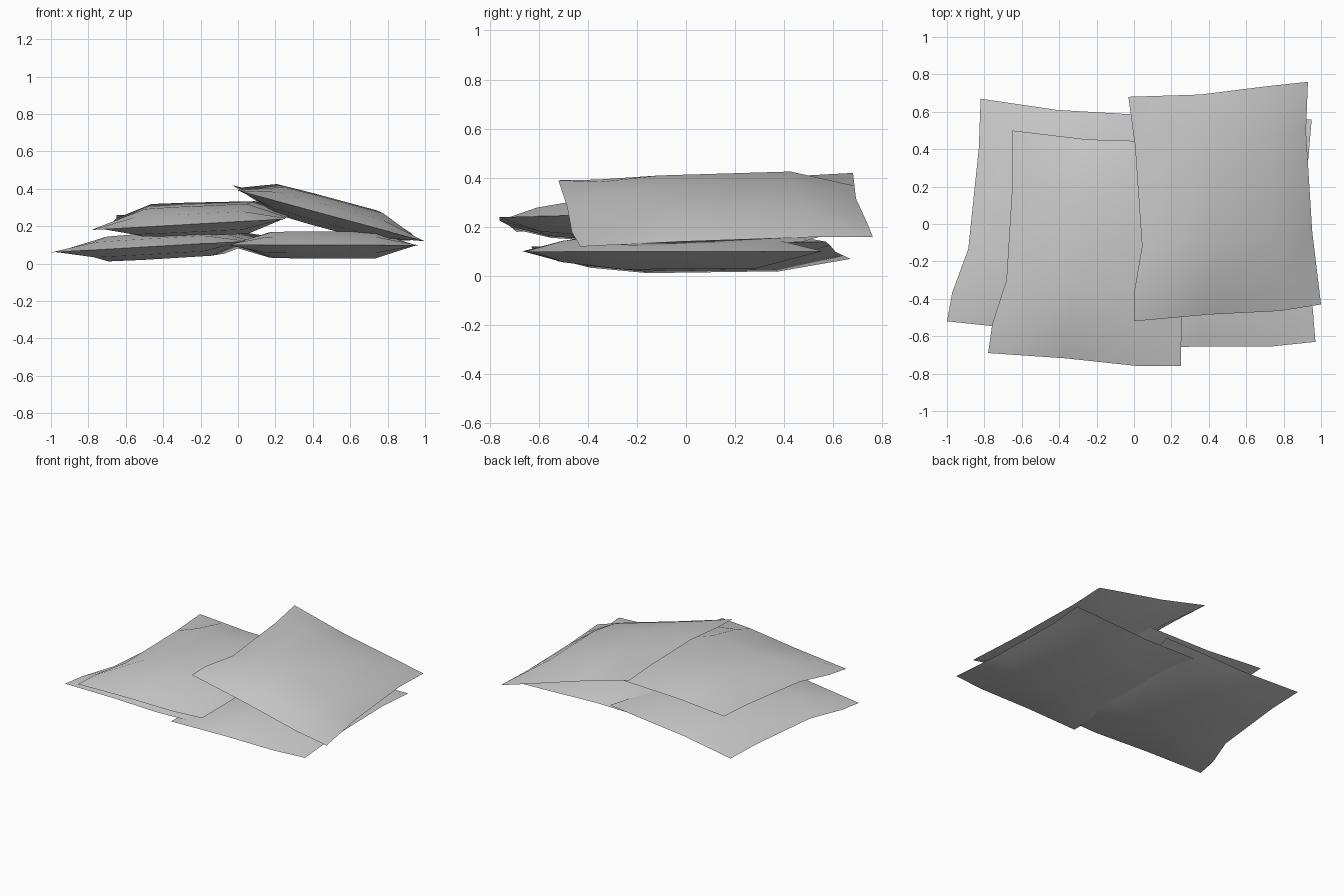
import bpy
import bmesh
import math
from mathutils import Vector

cube = bpy.data.objects.get("Cube")
if cube:
    bpy.data.objects.remove(cube, do_unlink=True)

fabric = bpy.data.materials.new("grey_sackcloth")
fabric.use_nodes = True
colour = (0.6, 0.6, 0.6, 1)
fabric.diffuse_color = colour
bsdf = next(n for n in fabric.node_tree.nodes if n.type == "BSDF_PRINCIPLED")
bsdf.inputs["Base Color"].default_value = colour
bsdf.inputs["Roughness"].default_value = 0.9

# Shared sack pattern: seam positions, fullness and how far each seam pulls in
U = [0, 0.2, 0.4, 0.78, 1]
V = [0, 0.13, 0.33, 0.78, 1]
FULL_U = [0, 0.95, 1, 1, 0]
FULL_V = [0, 0.6, 1, 0.95, 0]
LEFT = [0, 0.005, 0.055, 0.03, 0]
RIGHT = [0, 0.01, 0.025, 0.027, 0]
FRONT = [0, 0, 0, -0.015, 0]
BACK = [0, 0.01, 0.02, 0.005, 0]


def sack(name, front_a, front_b, back_b, back_a, fullness):
    """Stuffed sack stretched between four corners, front edge first."""
    fa, fb, bb, ba = map(Vector, (front_a, front_b, back_b, back_a))
    across = (fb - fa + bb - ba).normalized()
    along = (ba - fa + bb - fb).normalized()
    up = across.cross(along).normalized()
    bm = bmesh.new()

    def point(i, j, side):
        u, v = U[i], V[j]
        p = fa.lerp(fb, u).lerp(ba.lerp(bb, u), v)
        p += across * (LEFT[j] * (1 - u) - RIGHT[j] * u)
        p += along * (FRONT[i] * (1 - v) - BACK[i] * v)
        return p + up * side * fullness * FULL_U[i] * FULL_V[j]

    n = len(U)
    for side in (1, -1):
        grid = [[bm.verts.new(point(i, j, side)) for j in range(n)] for i in range(n)]
        for i in range(n - 1):
            for j in range(n - 1):
                quad = [grid[i][j], grid[i + 1][j], grid[i + 1][j + 1], grid[i][j + 1]]
                bm.faces.new(quad if side > 0 else quad[::-1])
    # Sew both halves together along the seam
    bmesh.ops.remove_doubles(bm, verts=bm.verts, dist=0.0005)
    mesh = bpy.data.meshes.new(name)
    bm.to_mesh(mesh)
    bm.free()
    mesh.materials.append(fabric)
    obj = bpy.data.objects.new(name, mesh)
    bpy.context.collection.objects.link(obj)
    bpy.ops.object.select_all(action="DESELECT")
    obj.select_set(True)
    bpy.context.view_layer.objects.active = obj
    bpy.ops.object.shade_smooth_by_angle(angle=math.radians(32))


# Bottom layer
sack("lower_right_sack", (-1, -0.52, 0.06), (0.03, -0.63, 0.12),
     (0.2, 0.57, 0.14), (-0.82, 0.67, 0.07), 0.07)
sack("lower_left_sack", (-0.06, -0.67, 0.1), (0.97, -0.63, 0.1),
     (0.95, 0.56, 0.1), (-0.06, 0.53, 0.1), 0.073)

# Top layer, the second one leaning over the first
sack("upper_right_sack", (-0.78, -0.69, 0.18), (0.25, -0.76, 0.24),
     (0.35, 0.43, 0.27), (-0.65, 0.5, 0.26), 0.08)
sack("upper_left_sack", (0, -0.52, 0.39), (1, -0.43, 0.12),
     (0.93, 0.76, 0.16), (-0.03, 0.68, 0.42), 0.08)
